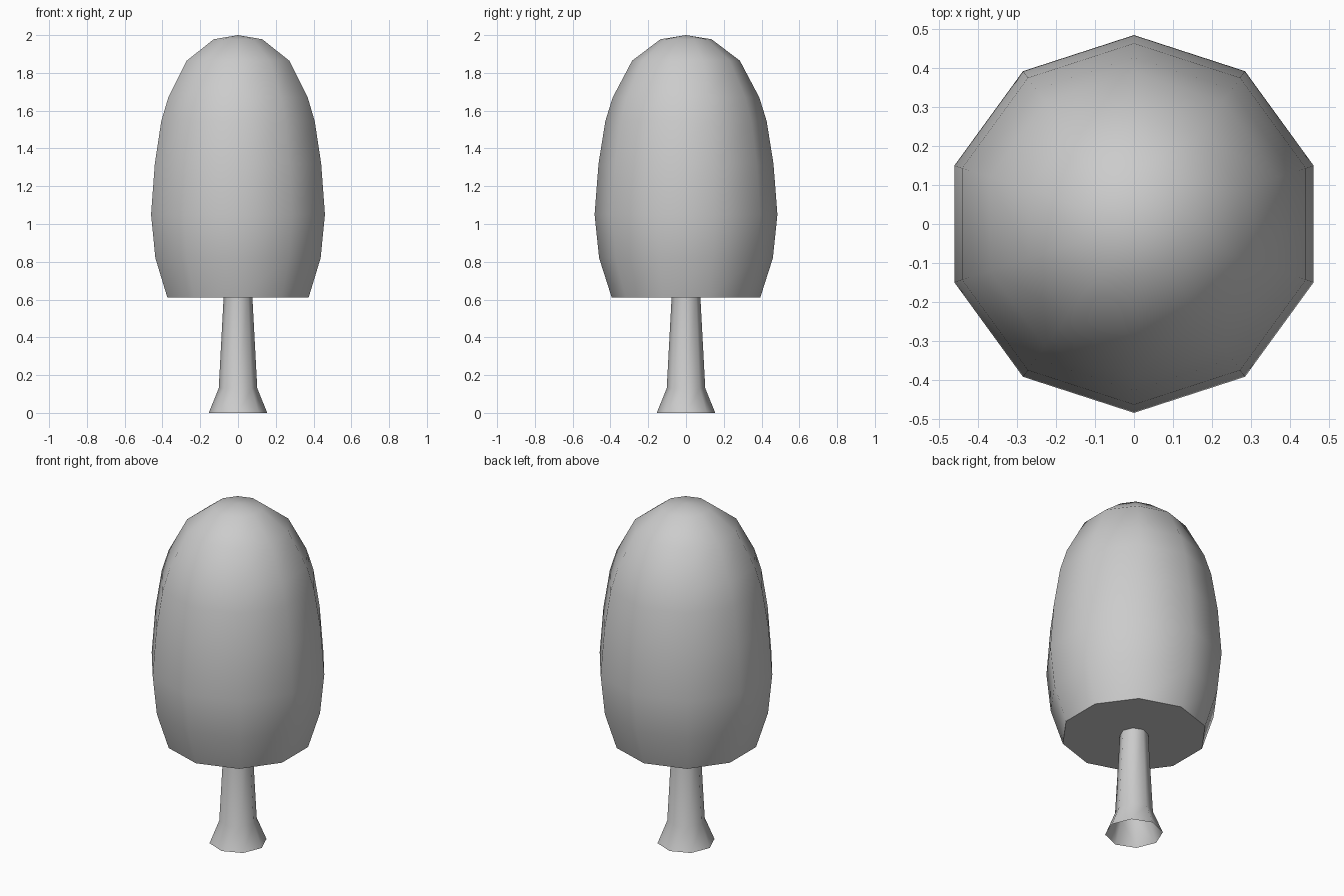
import bpy, bmesh
from math import pi, cos, sin, radians

if "Cube" in bpy.data.objects:
    bpy.data.objects.remove(bpy.data.objects["Cube"])


def lathe(name, profile, sides, cap_bottom=False):
    """Revolve (radius, z) points, listed bottom to top, with a vertex on the y axis."""
    bm = bmesh.new()
    rings = []
    for r, z in profile:
        if r == 0:
            rings.append([bm.verts.new((0, 0, z))] * sides)
        else:
            rings.append([bm.verts.new((r * cos(pi / 2 + 2 * pi * i / sides),
                                        r * sin(pi / 2 + 2 * pi * i / sides), z))
                          for i in range(sides)])
    for low, high in zip(rings, rings[1:]):
        for i in range(sides):
            j = (i + 1) % sides
            quad = [low[i], low[j], high[j], high[i]]
            bm.faces.new(list(dict.fromkeys(quad)))
    if cap_bottom:
        bm.faces.new(rings[0][::-1])
    mesh = bpy.data.meshes.new(name)
    bm.to_mesh(mesh)
    bm.free()
    obj = bpy.data.objects.new(name, mesh)
    bpy.context.collection.objects.link(obj)
    bpy.ops.object.select_all(action='DESELECT')
    obj.select_set(True)
    bpy.context.view_layer.objects.active = obj
    bpy.ops.object.shade_smooth_by_angle(angle=radians(50))
    return obj


# Flared trunk, open at both ends
lathe("trunk", [(0.155, 0), (0.102, 0.13), (0.076, 0.615)], 8)

# Egg-shaped foliage with a flat underside
lathe("foliage", [(0.393, 0.61), (0.46, 0.82), (0.484, 1.05), (0.463, 1.32),
                  (0.427, 1.545), (0.388, 1.67), (0.285, 1.865),
                  (0.135, 1.978), (0, 2.0)], 10, cap_bottom=True)
